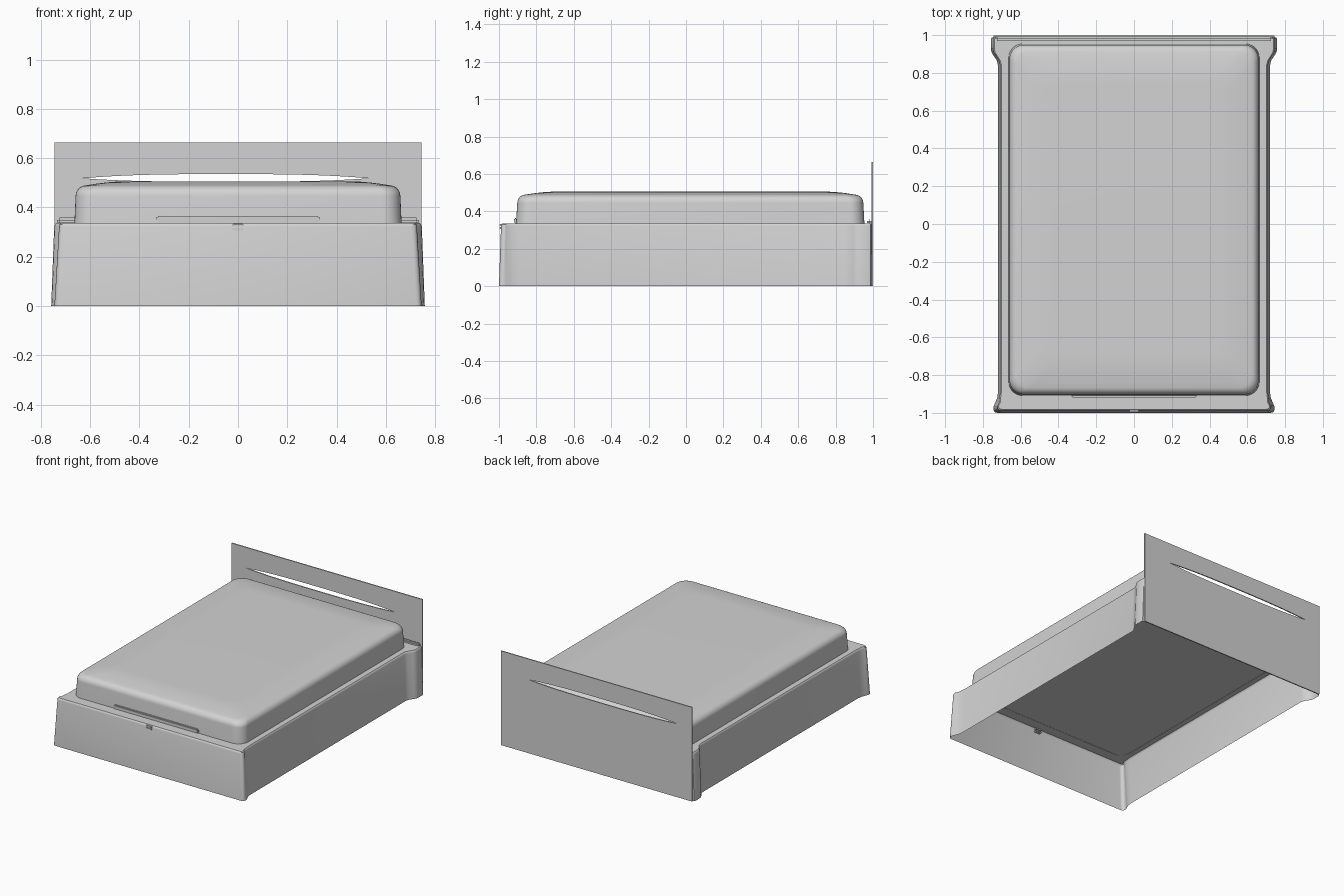
import bpy, bmesh, math

cube = bpy.data.objects.get("Cube")
if cube:
    bpy.data.objects.remove(cube, do_unlink=True)

GREY = (0.65, 0.65, 0.65, 1)
grey = bpy.data.materials.new("soft_grey")
grey.diffuse_color = GREY
grey.use_nodes = True
grey.node_tree.nodes["Principled BSDF"].inputs["Base Color"].default_value = GREY


def finish(name, bm, angle=35):
    bmesh.ops.recalc_face_normals(bm, faces=bm.faces)
    mesh = bpy.data.meshes.new(name)
    bm.to_mesh(mesh)
    bm.free()
    mesh.materials.append(grey)
    obj = bpy.data.objects.new(name, mesh)
    bpy.context.collection.objects.link(obj)
    bpy.ops.object.select_all(action='DESELECT')
    obj.select_set(True)
    bpy.context.view_layer.objects.active = obj
    bpy.ops.object.shade_smooth_by_angle(angle=math.radians(angle))


def loft(name, rings):
    """Skin a stack of (outline, z) rings, closed on top and open below."""
    bm = bmesh.new()
    loops = [[bm.verts.new((x, y, z)) for x, y in outline] for outline, z in rings]
    for low, high in zip(loops, loops[1:]):
        for i in range(len(low)):
            j = (i + 1) % len(low)
            bm.faces.new((low[i], low[j], high[j], high[i]))
    bm.faces.new(loops[-1])
    finish(name, bm)


def box(name, centre, size, bevel):
    bm = bmesh.new()
    bmesh.ops.create_cube(bm, size=1)
    bmesh.ops.scale(bm, vec=size, verts=bm.verts)
    bmesh.ops.translate(bm, vec=centre, verts=bm.verts)
    bmesh.ops.bevel(bm, geom=bm.edges[:], offset=bevel, segments=2, affect='EDGES')
    finish(name, bm)


def frame_outline(side, foot, head, front):
    """Plan of the frame: straight sides flaring into posts at both ends."""
    half = [(foot - 0.022, -front), (foot - 0.01, 0.003 - front), (foot - 0.003, 0.01 - front),
            (foot, 0.022 - front), (foot - 0.003, -0.962), (foot - 0.012, -0.942),
            (side + 0.004, -0.92), (side, -0.89), (side, 0.84), (side + 0.006, 0.865),
            (head - 0.012, 0.895), (head - 0.003, 0.91), (head, 0.93), (head, 0.975),
            (head - 0.004, 0.986), (head - 0.016, 0.991)]
    return half + [(-x, y) for x, y in reversed(half)]


def rounded_rect(hx, y0, y1, radius=0.075):
    points = []
    corners = [(hx, y0, -90), (hx, y1, 0), (-hx, y1, 90), (-hx, y0, 180)]
    for x, y, start in corners:
        cx = x - math.copysign(radius, x)
        cy = y + radius if y == y0 else y - radius
        for k in range(9):
            a = math.radians(start + 90 * k / 8)
            points.append((cx + radius * math.cos(a), cy + radius * math.sin(a)))
    return points


# Hollow bed frame: leaning walls, small soft rim, flat deck
loft("bed_frame", [
    (frame_outline(0.720, 0.745, 0.758, 1.0), 0.0),
    (frame_outline(0.709, 0.726, 0.746, 0.989), 0.322),
    (frame_outline(0.707, 0.724, 0.744, 0.987), 0.331),
    (frame_outline(0.702, 0.719, 0.739, 0.982), 0.336),
])

# Mattress: nearly upright sides, rounded shoulder, low crown
rings = [(rounded_rect(0.664, -0.909, 0.954), 0.334),
         (rounded_rect(0.659, -0.902, 0.948), 0.445)]
for k in range(1, 8):
    a = math.radians(80 * k / 7)
    inset = 0.042 * (1 - math.cos(a))
    rings.append((rounded_rect(0.659 - inset, inset - 0.902, 0.948 - inset),
                  0.445 + 0.044 * math.sin(a)))
for k in range(1, 7):
    t = k / 6
    rings.append((rounded_rect(0.624 - 0.17 * t, 0.17 * t - 0.867, 0.913 - 0.17 * t),
                  0.4885 + 0.017 * math.sin(t * math.pi / 2)))
loft("mattress", rings)

# Headboard: thin flat panel with a long lens-shaped slot
bm = bmesh.new()
LEFT, RIGHT = -0.63, 0.53
xs = [-0.745] + [LEFT + (RIGHT - LEFT) * k / 24 for k in range(25)] + [0.745]
columns = []
for x in xs:
    t = min(1, max(0, (x - LEFT) / (RIGHT - LEFT)))
    bulge = 1 - abs(2 * t - 1) ** 3
    heights = (0, 0.518 - 0.014 * bulge, 0.518 + 0.017 * bulge, 0.664)
    columns.append([bm.verts.new((x, 0.991, z)) for z in heights])
for a, b in zip(columns, columns[1:]):
    for r in (0, 2):
        bm.faces.new((a[r], b[r], b[r + 1], a[r + 1]))
bmesh.ops.remove_doubles(bm, verts=bm.verts, dist=0.0005)
back = bmesh.ops.extrude_face_region(bm, geom=bm.faces[:])
bmesh.ops.translate(bm, vec=(0, 0.008, 0),
                    verts=[v for v in back["geom"] if isinstance(v, bmesh.types.BMVert)])
finish("headboard", bm)

# Lip between mattress and headboard, foot rail and latch
box("head_lip", (0, 0.98, 0.343), (1.47, 0.022, 0.03), 0.01)
box("foot_rail", (0, -0.911, 0.35), (0.66, 0.016, 0.03), 0.005)
for z in (0.312, 0.328):
    box("latch", (0, -0.982, z), (0.045, 0.028, 0.01), 0.002)
